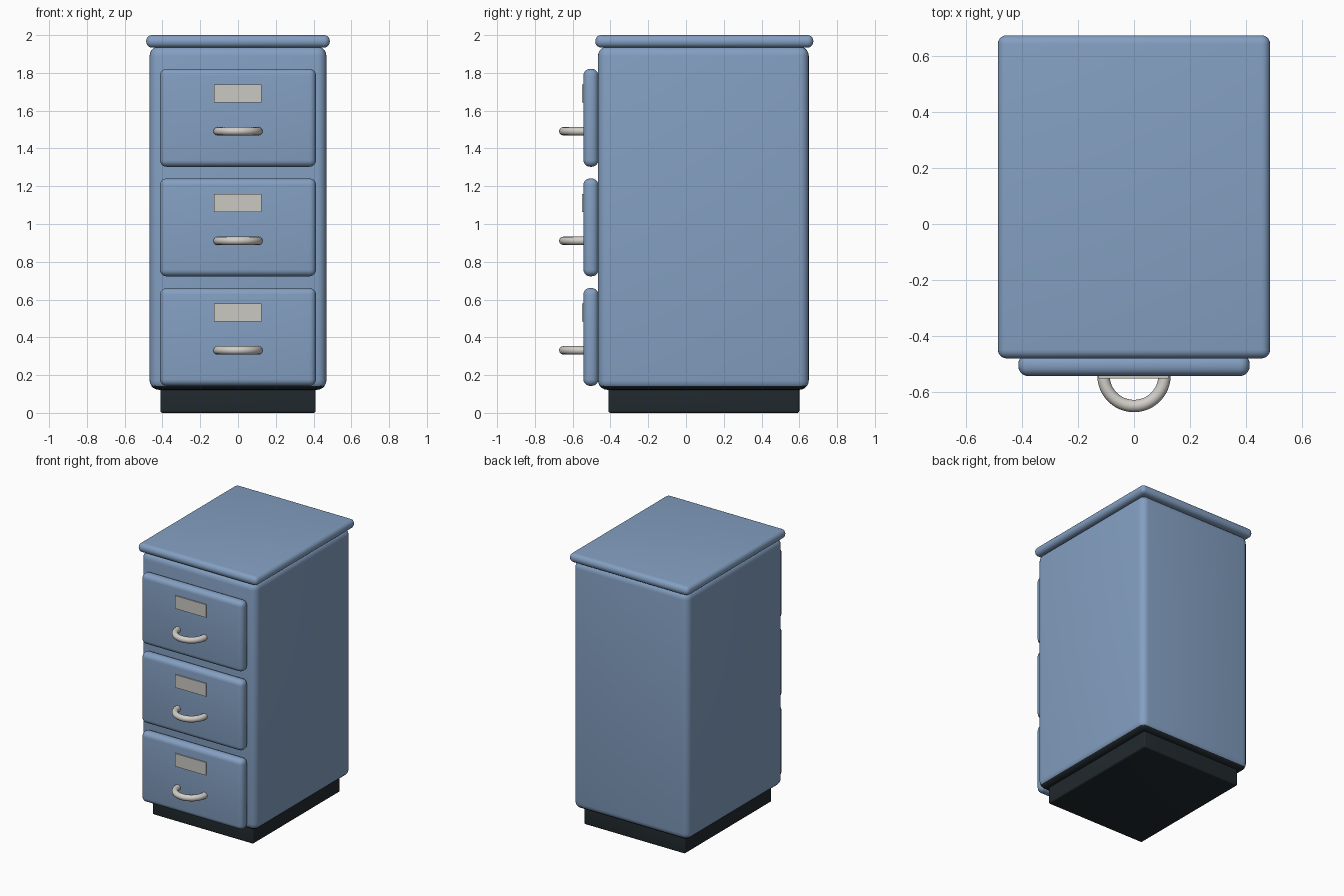
import bpy
import bmesh
import math
from mathutils import Vector

cube = bpy.data.objects.get("Cube")
if cube:
    bpy.data.objects.remove(cube, do_unlink=True)


def material(name, colour, metallic=0.0):
    mat = bpy.data.materials.new(name)
    mat.use_nodes = True
    mat.diffuse_color = (*colour, 1)
    shader = mat.node_tree.nodes["Principled BSDF"]
    shader.inputs["Base Color"].default_value = (*colour, 1)
    shader.inputs["Roughness"].default_value = 0.5
    return mat


BLUE = material("blue_paint", (0.23, 0.35, 0.54))
DARK = material("dark_plinth", (0.015, 0.022, 0.027))
CARD = material("label_card", (0.60, 0.58, 0.54))
METAL = material("handle_metal", (0.64, 0.61, 0.57))


def finish(name, bm, mats):
    mesh = bpy.data.meshes.new(name)
    bmesh.ops.recalc_face_normals(bm, faces=bm.faces)
    bm.to_mesh(mesh)
    bm.free()
    for mat in mats:
        mesh.materials.append(mat)
    obj = bpy.data.objects.new(name, mesh)
    bpy.context.collection.objects.link(obj)
    bpy.ops.object.select_all(action="DESELECT")
    obj.select_set(True)
    bpy.context.view_layer.objects.active = obj
    bpy.ops.object.shade_smooth_by_angle(angle=math.radians(35))
    return obj


def rounded_box(name, low, high, radius, mats, dark_below=None):
    """Box between two corners with rounded edges."""
    bm = bmesh.new()
    bmesh.ops.create_cube(bm, size=1)
    low, high = Vector(low), Vector(high)
    bmesh.ops.scale(bm, vec=high - low, verts=bm.verts)
    bmesh.ops.translate(bm, vec=(low + high) / 2, verts=bm.verts)
    if radius:
        bmesh.ops.bevel(bm, geom=bm.edges[:], offset=radius, segments=5,
                        profile=0.5, affect="EDGES")
    if dark_below is not None:
        for face in bm.faces:
            if face.calc_center_median().z < dark_below:
                face.material_index = 1
    return finish(name, bm, mats)


def handle(name, centre, radius, tube):
    """Half-ring pull that bows out towards the front."""
    bm = bmesh.new()
    steps, sides = 24, 12
    rings = []
    for i in range(steps + 1):
        a = math.pi * i / steps
        out = Vector((math.cos(a), -math.sin(a), 0))
        ring = []
        for j in range(sides):
            b = math.tau * j / sides
            offset = out * math.cos(b) + Vector((0, 0, math.sin(b)))
            ring.append(bm.verts.new(Vector(centre) + out * radius + offset * tube))
        rings.append(ring)
    for r, s in zip(rings, rings[1:]):
        for j in range(sides):
            k = (j + 1) % sides
            bm.faces.new((r[j], r[k], s[k], s[j]))
    bm.faces.new(rings[0])
    bm.faces.new(rings[-1])
    return finish(name, bm, [METAL])


# Cabinet shell, overhanging top and recessed plinth
rounded_box("cabinet_body", (-0.468, -0.466, 0.122), (0.468, 0.65, 1.94),
            0.05, [BLUE, DARK], dark_below=0.142)
rounded_box("cabinet_top", (-0.486, -0.48, 1.934), (0.486, 0.674, 2.0),
            0.031, [BLUE])
rounded_box("plinth", (-0.411, -0.411, 0), (0.411, 0.6, 0.135), 0.012, [DARK])

# Three drawers, each with a label and a pull
for i, level in enumerate(("bottom", "middle", "top")):
    z = 0.143 + 0.58 * i
    rounded_box(level + "_drawer", (-0.413, -0.543, z), (0.413, -0.464, z + 0.518),
                0.035, [BLUE])
    rounded_box(level + "_label", (-0.127, -0.551, z + 0.34),
                (0.124, -0.542, z + 0.435), 0, [CARD])
    handle(level + "_handle", (0, -0.541, z + 0.188), 0.109, 0.022)
